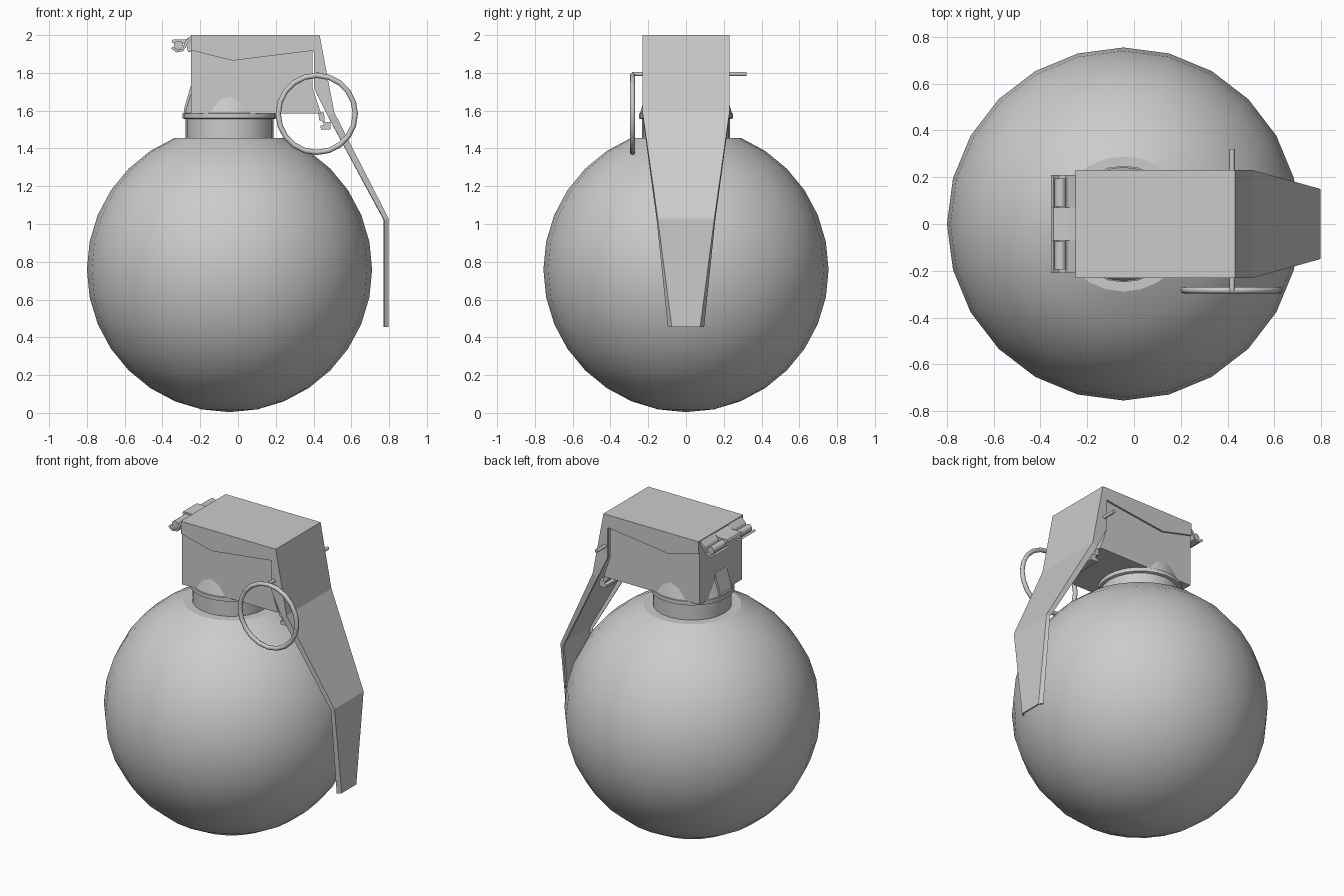
import bpy, bmesh
from math import sin, cos, pi, radians

if "Cube" in bpy.data.objects:
    bpy.data.objects.remove(bpy.data.objects["Cube"])

CX = -0.045  # axis of the round parts


def make(name, verts, faces, smooth=None, fix=True):
    me = bpy.data.meshes.new(name)
    me.from_pydata(verts, [], faces)
    if fix:
        bm = bmesh.new()
        bm.from_mesh(me)
        bmesh.ops.remove_doubles(bm, verts=bm.verts, dist=1e-5)
        bmesh.ops.recalc_face_normals(bm, faces=bm.faces)
        bm.to_mesh(me)
        bm.free()
    ob = bpy.data.objects.new(name, me)
    bpy.context.collection.objects.link(ob)
    if smooth:
        bpy.ops.object.select_all(action='DESELECT')
        ob.select_set(True)
        bpy.context.view_layer.objects.active = ob
        bpy.ops.object.shade_smooth_by_angle(angle=radians(smooth))
    return ob


def lathe(name, prof, n=24, smooth=17):
    """Spin (radius, z) points around the vertical axis and cap both ends."""
    verts = [(CX + r * cos(2 * pi * k / n), r * sin(2 * pi * k / n), z)
             for r, z in prof for k in range(n)]
    faces = [(i * n + k, i * n + (k + 1) % n, (i + 1) * n + (k + 1) % n, (i + 1) * n + k)
             for i in range(len(prof) - 1) for k in range(n)]
    faces.append(tuple(range(n)))
    faces.append(tuple(range((len(prof) - 1) * n, len(prof) * n)))
    return make(name, verts, faces, smooth)


def prism(name, prof, y0, y1, smooth=None):
    """Extrude an (x, z) outline from y0 to y1."""
    n = len(prof)
    verts = [(x, y, z) for y in (y0, y1) for x, z in prof]
    faces = [(k, (k + 1) % n, n + (k + 1) % n, n + k) for k in range(n)]
    faces += [tuple(range(n)), tuple(range(n, 2 * n))]
    return make(name, verts, faces, smooth)


def rod(name, x, z, r, y0, y1, n=10):
    prof = [(x + r * cos(2 * pi * k / n), z + r * sin(2 * pi * k / n)) for k in range(n)]
    return prism(name, prof, y0, y1, smooth=50)


# Round body with a flat top
R, CZ = 0.755, 0.759
lathe("body", [(max(R * sin(pi * i / 16), 0.0005), CZ + R * cos(pi * i / 16))
               for i in range(2, 17)])

# Neck, collar and flared base of the head
lathe("neck", [(0.232, 1.44), (0.232, 1.57)])
lathe("collar", [(0.236, 1.556), (0.249, 1.56), (0.249, 1.585), (0.236, 1.589)])
lathe("head_flare", [(0.245, 1.58), (0.203, 1.725)])

# Head block, with a rib at the back and a hooked lip at the lever end
prism("head_block", [(-0.25, 1.585), (0.44, 1.585), (0.395, 1.72), (0.395, 1.98), (-0.25, 1.98)],
      -0.217, 0.217)
prism("head_rib", [(-0.24, 1.585), (-0.288, 1.585), (-0.285, 1.61), (-0.251, 1.73), (-0.24, 1.73)],
      -0.06, 0.06)
prism("lip_hook", [(0.425, 1.59), (0.455, 1.59), (0.46, 1.54), (0.49, 1.54), (0.49, 1.50),
                   (0.44, 1.50), (0.435, 1.52), (0.455, 1.525), (0.445, 1.545), (0.43, 1.55)],
      -0.19, 0.19)

# Lever: folded sheet, each section is (outer x, z, half width, skirt x, z, half width)
sections = [
    (-0.25, 2.0, 0.23, -0.25, 1.92, 0.23),
    (-0.03, 2.0, 0.23, -0.03, 1.865, 0.23),
    (0.40, 2.0, 0.23, 0.40, 1.918, 0.23),
    (0.432, 2.0, 0.23, 0.402, 1.90, 0.23),
    (0.485, 1.72, 0.23, 0.402, 1.72, 0.23),
    (0.51, 1.59, 0.23, 0.475, 1.572, 0.23),
    (0.797, 1.03, 0.15, 0.775, 1.02, 0.155),
    (0.797, 0.455, 0.075, 0.776, 0.455, 0.096),
]
verts, faces = [], []
for ox, oz, ow, sx, sz, sw in sections:
    verts += [(sx, -sw, sz), (ox, -ow, oz), (ox, ow, oz), (sx, sw, sz)]
for i in range(len(sections) - 1):
    for j in range(3):
        a = i * 4 + j
        faces.append((a, a + 4, a + 5, a + 1))
lever = make("lever", verts, faces, fix=False)
sol = lever.modifiers.new("thickness", 'SOLIDIFY')
sol.thickness = 0.012
sol.offset = -1

# Hinge: cross pin, curled side leaves and a centre tab
for side, s in (("left", -1), ("right", 1)):
    y0, y1 = sorted((0.075 * s, 0.195 * s))
    rod("hinge_pin_" + side, -0.315, 1.947, 0.024, y0, y1)
    y0, y1 = sorted((0.07 * s, 0.21 * s))
    prism("hinge_leaf_" + side,
          [(-0.245, 2.0), (-0.28, 1.967), (-0.294, 1.928), (-0.32, 1.921), (-0.345, 1.94),
           (-0.355, 1.93), (-0.325, 1.908), (-0.288, 1.916), (-0.268, 1.955), (-0.245, 1.978)],
          y0, y1)
prism("hinge_tab", [(-0.245, 1.995), (-0.28, 1.976), (-0.345, 1.976), (-0.352, 1.965),
                    (-0.34, 1.955), (-0.275, 1.955), (-0.265, 1.91), (-0.245, 1.91)],
      -0.07, 0.07)

# Pull pin and ring
rod("pull_pin", 0.42, 1.794, 0.011, -0.285, 0.32, 8)
bpy.ops.mesh.primitive_torus_add(major_segments=20, minor_segments=8, major_radius=0.204,
                                 minor_radius=0.014, location=(0.417, -0.283, 1.583),
                                 rotation=(pi / 2, 0, 0))
bpy.context.object.name = "pull_ring"
bpy.ops.object.shade_smooth_by_angle(angle=radians(50))
